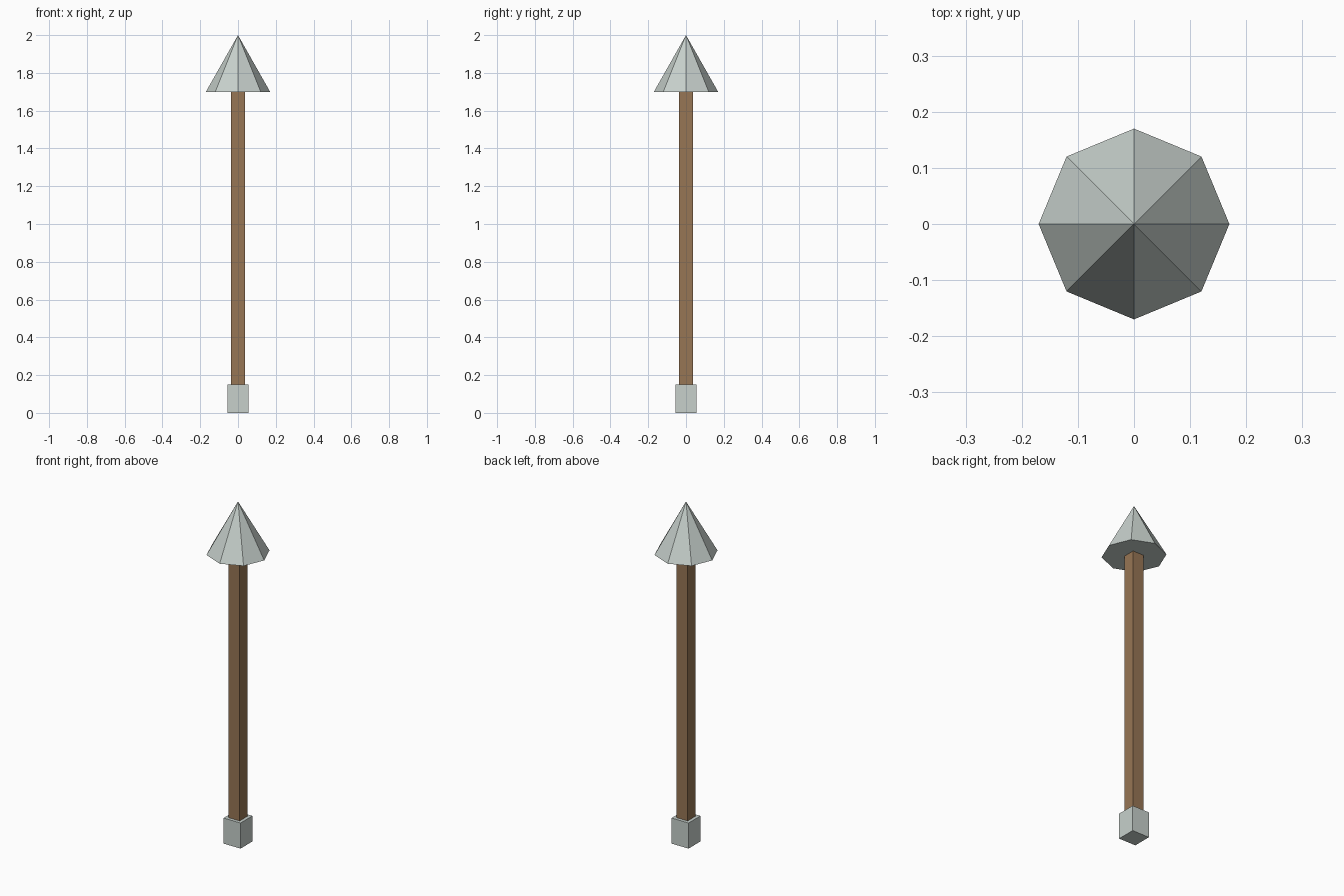
import bpy
import math

# Remove the default cube
cube = bpy.data.objects.get("Cube")
if cube:
    bpy.data.objects.remove(cube, do_unlink=True)


def make_material(name, rgb):
    mat = bpy.data.materials.new(name)
    mat.use_nodes = True
    colour = (*rgb, 1.0)
    mat.diffuse_color = colour
    mat.node_tree.nodes["Principled BSDF"].inputs["Base Color"].default_value = colour
    return mat


def name_part(name, mat):
    part = bpy.context.object
    part.name = part.data.name = name
    part.data.materials.append(mat)
    return part


def square_bar(name, width, bottom, top, mat):
    bpy.ops.mesh.primitive_cube_add(size=1, location=(0, 0, (bottom + top) / 2))
    part = name_part(name, mat)
    part.scale = (width, width, top - bottom)
    bpy.ops.object.transform_apply(location=False, rotation=False, scale=True)
    return part


steel = make_material("pale steel", (0.57, 0.63, 0.60))
wood = make_material("brown wood", (0.31, 0.18, 0.09))

HEIGHT = 2.0
HEAD_BASE = 1.70
BUTT_TOP = 0.15

# Square metal butt cap and wooden shaft
square_bar("butt_cap", 0.11, 0, BUTT_TOP, steel)
square_bar("shaft", 0.072, BUTT_TOP, HEAD_BASE, wood)

# Eight-sided pointed head, corners on the axes
bpy.ops.mesh.primitive_cone_add(vertices=8, radius1=0.17, radius2=0,
                                depth=HEIGHT - HEAD_BASE,
                                location=(0, 0, (HEIGHT + HEAD_BASE) / 2))
name_part("spear_head", steel)
